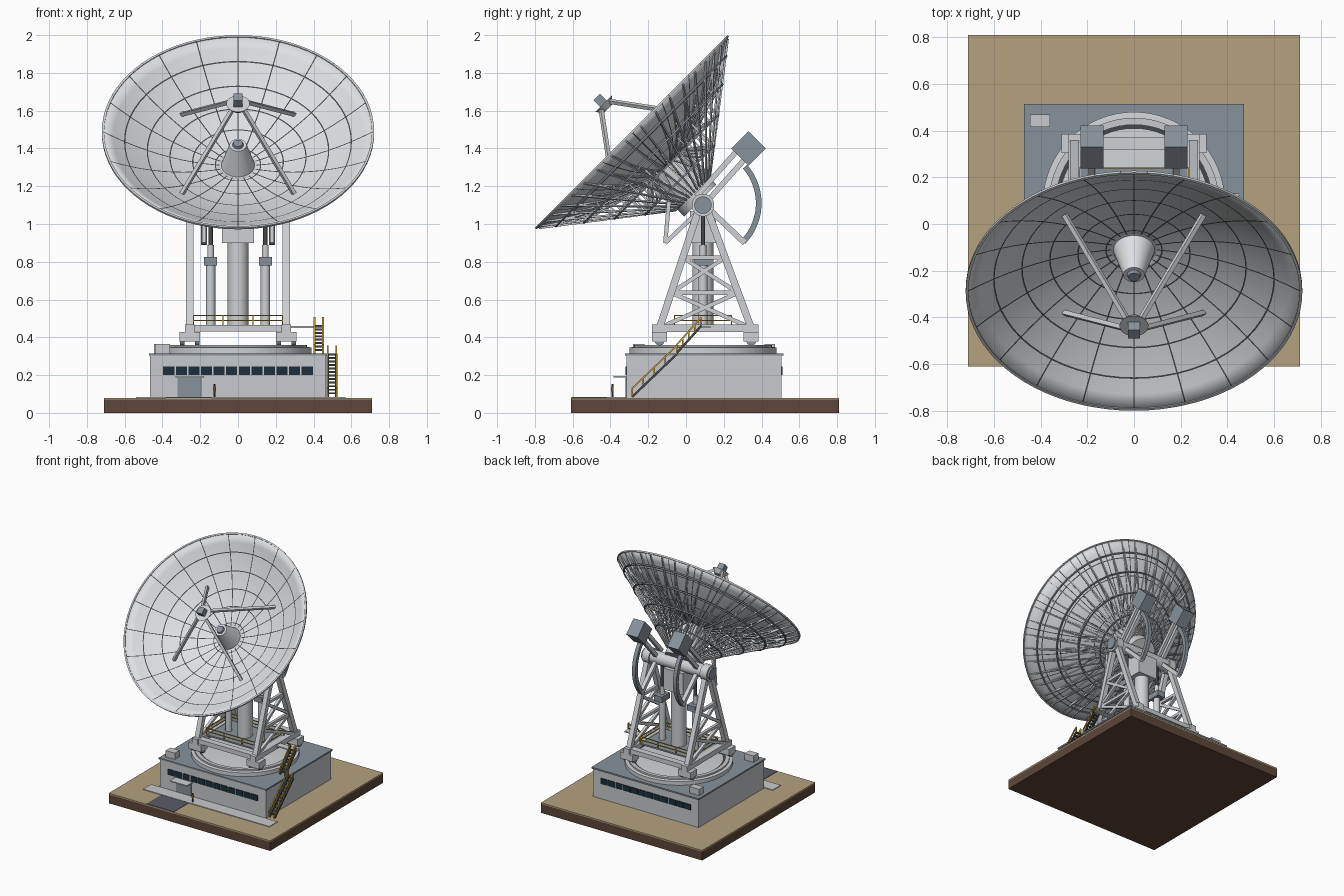
import bpy, bmesh, math
from mathutils import Matrix, Vector

cube = bpy.data.objects.get("Cube")
if cube:
    bpy.data.objects.remove(cube, do_unlink=True)


def material(name, *rgb):
    m = bpy.data.materials.new(name)
    m.use_nodes = True
    m.diffuse_color = (*rgb, 1)
    m.node_tree.nodes["Principled BSDF"].inputs["Base Color"].default_value = (*rgb, 1)
    return m


PANEL = material("panel_white", .72, .74, .76)
STEEL = material("steel_light_grey", .62, .64, .66)
WALL = material("wall_grey", .58, .59, .61)
SLATE = material("slate_grey", .25, .29, .33)
DARK = material("dark_grey", .06, .065, .07)
GLASS = material("window_navy", .012, .028, .045)
SAND = material("sand", .46, .36, .21)
EARTH = material("earth_brown", .11, .062, .044)
YELLOW = material("safety_yellow", .62, .38, .04)
ASPHALT = material("asphalt", .1, .11, .13)

# Tilted frame of the dish: origin on the elevation axle, local z along the beam
PIVOT = Vector((0, .09, 1.11))
TILT = Matrix.Translation(PIVOT) @ Matrix.Rotation(math.radians(45), 4, "X")
GROUND = Matrix.Identity(4)
made = []


def finish(name, bm, mats, frame=GROUND):
    mesh = bpy.data.meshes.new(name)
    bm.to_mesh(mesh)
    bm.free()
    for m in mats:
        mesh.materials.append(m)
    ob = bpy.data.objects.new(name, mesh)
    bpy.context.collection.objects.link(ob)
    ob.matrix_world = frame
    made.append(ob)
    return ob


def boxes(name, spans, mat, frame=GROUND):
    """Each span is (x0, x1, y0, y1, z0, z1)."""
    bm = bmesh.new()
    for x0, x1, y0, y1, z0, z1 in spans:
        mid = Vector((x0 + x1, y0 + y1, z0 + z1)) / 2
        size = Matrix.Diagonal((x1 - x0, y1 - y0, z1 - z0, 1))
        bmesh.ops.create_cube(bm, size=1, matrix=Matrix.Translation(mid) @ size)
    return finish(name, bm, [mat], frame)


def bars(name, pairs, r, mat, sides=4, frame=GROUND, r2=None):
    """Straight bars between pairs of points; r is half the bar width."""
    bm = bmesh.new()
    k = math.sqrt(2) if sides == 4 else 1
    for p, q in pairs:
        p, q = Vector(p), Vector(q)
        turn = (q - p).to_track_quat("Z", "Y").to_matrix().to_4x4()
        spin = Matrix.Rotation(math.pi / sides, 4, "Z")
        bmesh.ops.create_cone(bm, cap_ends=True, segments=sides, radius1=r * k,
                              radius2=(r if r2 is None else r2) * k, depth=(q - p).length,
                              matrix=Matrix.Translation((p + q) / 2) @ turn @ spin)
    return finish(name, bm, [mat], frame)


def lathe(name, profile, mat, centre, steps=64):
    bm = bmesh.new()
    verts = [bm.verts.new((r, 0, z)) for r, z in profile]
    edges = [bm.edges.new(e) for e in zip(verts, verts[1:])]
    bmesh.ops.spin(bm, geom=verts + edges, axis=(0, 0, 1), cent=(0, 0, 0),
                   angle=math.tau, steps=steps, use_duplicate=False)
    bmesh.ops.remove_doubles(bm, verts=bm.verts, dist=.0005)
    bmesh.ops.recalc_face_normals(bm, faces=bm.faces)
    return finish(name, bm, [mat], Matrix.Translation(centre))


def polar(r, a, z):
    return Vector((r * math.cos(a), r * math.sin(a), z))


def chain(points, closed=False):
    return list(zip(points, points[1:] + points[:1])) if closed else list(zip(points, points[1:]))


# Ground slab, paths and building
boxes("ground_earth", [(-.71, .71, -.61, .81, 0, .07)], EARTH)
boxes("ground_sand", [(-.71, .71, -.61, .81, .07, .08)], SAND)
boxes("driveway", [(-.38, -.14, -.605, -.32, .08, .083)], ASPHALT)
boxes("walkway", [(-.54, .57, -.42, -.32, .08, .085)], WALL)
boxes("building", [(-.465, .465, -.315, .505, .08, .303)], WALL)
boxes("roof", [(-.472, .472, -.322, .515, .303, .315)], SLATE)
boxes("roof_units", [(-.445, -.36, .415, .47, .315, .365), (-.44, -.36, -.28, -.22, .315, .365)], WALL)
boxes("door", [(-.32, -.19, -.321, -.31, .08, .185)], SLATE)
boxes("door_canopy", [(-.33, -.18, -.385, -.315, .187, .195)], STEEL)
panes = 12
boxes("front_windows", [(-.4 + .8 * i / panes + .004, -.4 + .8 * (i + 1) / panes - .004,
                         -.32, -.31, .2, .245) for i in range(panes)], GLASS)
boxes("back_windows", [(-.4 + .8 * i / panes + .003, -.4 + .8 * (i + 1) / panes - .003,
                        .5, .51, .2, .245) for i in range(panes)], GLASS)

# Small standing worker
bars("worker_body", [((-.125, -.39, .08), (-.125, -.39, .115)),
                     ((-.125, -.39, .136), (-.125, -.39, .152))], .006, DARK, 8)
bars("worker_vest", [((-.125, -.39, .113), (-.125, -.39, .137))], .008, YELLOW, 8)


# Two stair flights on the +x side
def stairs(name, x0, x1, start, end, steps):
    (ya, za), (yb, zb) = start, end
    foot = [(x, ya, za) for x in (x0, x1)]
    head = [(x, yb, zb) for x in (x0, x1)]
    up = Vector((0, 0, .045))
    bars(name + "_stringers", list(zip(foot, head)), .006, DARK)
    bars(name + "_treads", [(Vector(foot[0]).lerp(head[0], t / steps),
                             Vector(foot[1]).lerp(head[1], t / steps))
                            for t in range(1, steps + 1)], .005, DARK)
    rails = [(Vector(f) + up, Vector(h) + up) for f, h in zip(foot, head)]
    posts = [(Vector(f).lerp(h, t), Vector(f).lerp(h, t) + up)
             for f, h in zip(foot, head) for t in (0, .25, .5, .75, 1)]
    bars(name + "_rails", rails + posts, .004, YELLOW)


stairs("lower_stairs", .475, .52, (-.285, .085), (-.05, .31), 12)
stairs("upper_stairs", .405, .45, (-.05, .315), (.08, .46), 8)
boxes("stair_landing", [(.26, .45, .08, .13, .45, .46)], STEEL)

# Round azimuth track
lathe("track_base", [(0, .315), (.39, .315), (.39, .345), (.375, .348), (0, .348)], STEEL, (0, .09, 0))
lathe("track_rail", [(.335, .345), (.365, .345), (.365, .36), (.335, .36), (.335, .345)], WALL, (0, .09, 0))
lathe("track_groove", [(.318, .349), (.335, .349)], DARK, (0, .09, 0))

# Turning carriage: frame, corner bogies and wheels
L, F, B = .255, -.14, .345
corners = [(s * L, y) for s in (-1, 1) for y in (F, B)]
boxes("carriage_frame", [(s * L - .025, s * L + .025, F - .04, B + .04, .428, .468) for s in (-1, 1)]
      + [(-L, L, y - .025, y + .025, .43, .466) for y in (F, B)], STEEL)
boxes("deck", [(-.235, .235, -.06, .24, .452, .464)], SLATE)
boxes("bogies", [(x - .055, x + .055, y - .04, y + .04, .378, .428) for x, y in corners], STEEL)
bars("bogie_wheels", [((x + d - .012, y, .382), (x + d + .012, y, .382))
                      for x, y in corners for d in (-.04, .04)], .026, SLATE, 16)
rail = [(-.235, -.06), (.235, -.06), (.235, .24), (-.235, .24)]
bars("deck_railing", [e for z in (.49, .515) for e in chain([(x, y, z) for x, y in rail], True)]
     + [((x, y, .464), (x, y, .515)) for x in (-.235, -.08, .08, .235) for y in (-.06, .24)], .003, YELLOW)


# A-frame towers on both sides
def leg(side, t, x=L):
    """Point on a tower leg; side 0 is the front leg, t runs from foot to top."""
    return Vector((x, (F, B)[side] * (1 - t) + (.065, .115)[side] * t, .45 + .62 * t))


legs, braces = [], []
for x in (-L, L):
    legs += [(leg(s, 0, x), leg(s, 1, x)) for s in (0, 1)]
    braces += [(leg(0, t, x), leg(1, t, x)) for t in (.3, .6)]
    for a, b in ((0, .3), (.3, .6)):
        braces += [(leg(0, a, x), leg(1, b, x)), (leg(1, a, x), leg(0, b, x))]
bars("tower_legs", legs, .019, STEEL)
bars("tower_braces", braces, .011, STEEL)
bars("bearing_housings", [((s * .225, .09, 1.1), (s * .285, .09, 1.1)) for s in (-1, 1)], .06, STEEL, 24)
bars("axle_caps", [((s * .28, .09, 1.1), (s * .3, .09, 1.1)) for s in (-1, 1)], .046, SLATE, 24)
bars("elevation_axle", [((-.24, .09, 1.1), (.24, .09, 1.1))], .05, STEEL, 24)

# Central column and side actuators
bars("central_column", [((0, .09, .46), (0, .09, .92))], .055, STEEL, 32)
boxes("column_head", [(-.085, .085, .02, .16, .9, 1.07)], STEEL)
both = (-.145, .145)
bars("actuator_columns", [((x, .09, .46), (x, .09, .78)) for x in both], .025, STEEL, 20)
boxes("actuator_motors", [(x - .035, x + .035, .045, .145, .78, .825) for x in both], SLATE)
bars("actuator_collars", [((x, .09, .825), (x, .09, .89)) for x in both], .018, STEEL, 16)
bars("actuator_rods", [((x, .09, .88), (x, .09, 1.06)) for x in both], .012, DARK, 12)

# Counterweights and their arms
W = .18
boxes("counterweights", [(s * W - .05, s * W + .05, .31, .44, -.03, .1) for s in (-1, 1)], SLATE, TILT)
bars("counterweight_arms", [((s * W, .0, z), (s * W, .34, z + .02)) for s in (-1, 1) for z in (-.01, .05)],
     .014, STEEL, frame=TILT)

# Curved elevation gears with their spokes
arc = [math.radians(-44 + 5 * i) for i in range(18)]
bm = bmesh.new()
for x in (-W, W):
    rows = [[bm.verts.new(PIVOT + Vector((x + dx, r * math.cos(a), r * math.sin(a))))
             for dx, r in ((-.015, .28), (.015, .28), (.015, .31), (-.015, .31))] for a in arc]
    for u, v in chain(rows):
        for i in range(4):
            bm.faces.new((u[i], u[i - 1], v[i - 1], v[i]))
    bm.faces.new(rows[0])
    bm.faces.new(rows[-1])
bmesh.ops.recalc_face_normals(bm, faces=bm.faces)
finish("elevation_gears", bm, [SLATE])
bars("gear_spokes", [((x, .1, 1.1), (x, .31, .9)) for x in (-W, W)], .015, STEEL)
bars("front_hangers", [e for x in (-W, W) for e in chain([(x, -.09, 1.12), (x, -.11, .9), (x, .07, 1.07)])],
     .011, STEEL)

# Dish with dark panel seams
RIM, VERTEX, DEPTH, SEAMS, w = .715, .28, .26, 20, .003


def bowl(r):
    return VERTEX + DEPTH * (r / .72) ** 2


rings = [.12 * i for i in range(1, 6)]
radii = sorted([.08, .18, .3, .42, .54, .66, RIM] + [r + d for r in rings for d in (-w, w)])
sector = math.tau / SEAMS
bm = bmesh.new()
grid = []
for r in radii:
    offsets = (-w / r, w / r, sector / 3, sector * 2 / 3)
    grid.append([bm.verts.new(polar(r, k * sector + o, bowl(r))) for k in range(SEAMS) for o in offsets])
for i, (inner, outer) in enumerate(chain(grid)):
    ring_seam = radii[i + 1] - radii[i] < w * 3
    for j in range(len(inner)):
        n = (j + 1) % len(inner)
        f = bm.faces.new((inner[j], outer[j], outer[n], inner[n]))
        f.material_index = int(ring_seam or j % 4 == 0)
dish = finish("dish", bm, [PANEL, DARK], TILT)
shell = dish.modifiers.new("thickness", "SOLIDIFY")
shell.thickness, shell.offset = .008, -1
loop = [polar(RIM, math.tau * i / 80, bowl(RIM) - .005) for i in range(80)]
bars("dish_rim", chain(loop, True), .006, STEEL, frame=TILT)


# Truss ribs behind the dish
def back(r):
    return .06 + (r - .11) * .76


chords, webs = [], []
stations = (.13, .26, .39, .52, .64)
for k in range(40):
    a = (k + .5) * math.tau / 40
    low = [polar(r, a, back(r)) for r in stations]
    top = [polar(r, a, bowl(r) - .012) for r in stations]
    end = polar(.71, a, bowl(.71) - .012)
    chords += chain(top + [end]) + [(low[0], end)]
    if k % 2 == 0:
        webs += list(zip(low, top)) + list(zip(low[1:], top)) 
bars("rib_chords", chords, .0045, STEEL, frame=TILT)
bars("rib_webs", webs, .004, STEEL, frame=TILT)
hoops = [e for r in (.26, .39, .52, .64)
         for e in chain([polar(r, math.tau * (i + .5) / 40, back(r)) for i in range(40)], True)]
bars("rib_hoops", hoops, .005, SLATE, frame=TILT)
bars("dish_hub", [((0, 0, .02), (0, 0, .285))], .12, STEEL, 32, TILT)

# Feed cone, four struts and the small front reflector
bars("feed_cone", [((0, 0, .28), (0, 0, .435))], .09, PANEL, 32, TILT, r2=.045)
bars("feed_collar", [((0, 0, .435), (0, 0, .45))], .03, SLATE, 24, TILT, r2=.025)
diagonals = [math.radians(45 + 90 * i) for i in range(4)]
bars("feed_struts", [(polar(.42, a, bowl(.42)), polar(.04, a, .735)) for a in diagonals], .01, STEEL, frame=TILT)
bars("front_reflector", [((0, 0, .71), (0, 0, .745))], .035, STEEL, 32, TILT, r2=.062)
boxes("reflector_drive", [(-.025, .025, -.025, .025, .745, .795)], SLATE, TILT)

# Smooth the round parts, keep hard edges
bpy.ops.object.select_all(action="DESELECT")
for ob in made:
    ob.select_set(True)
bpy.context.view_layer.objects.active = made[0]
bpy.ops.object.shade_smooth_by_angle(angle=math.radians(35))
